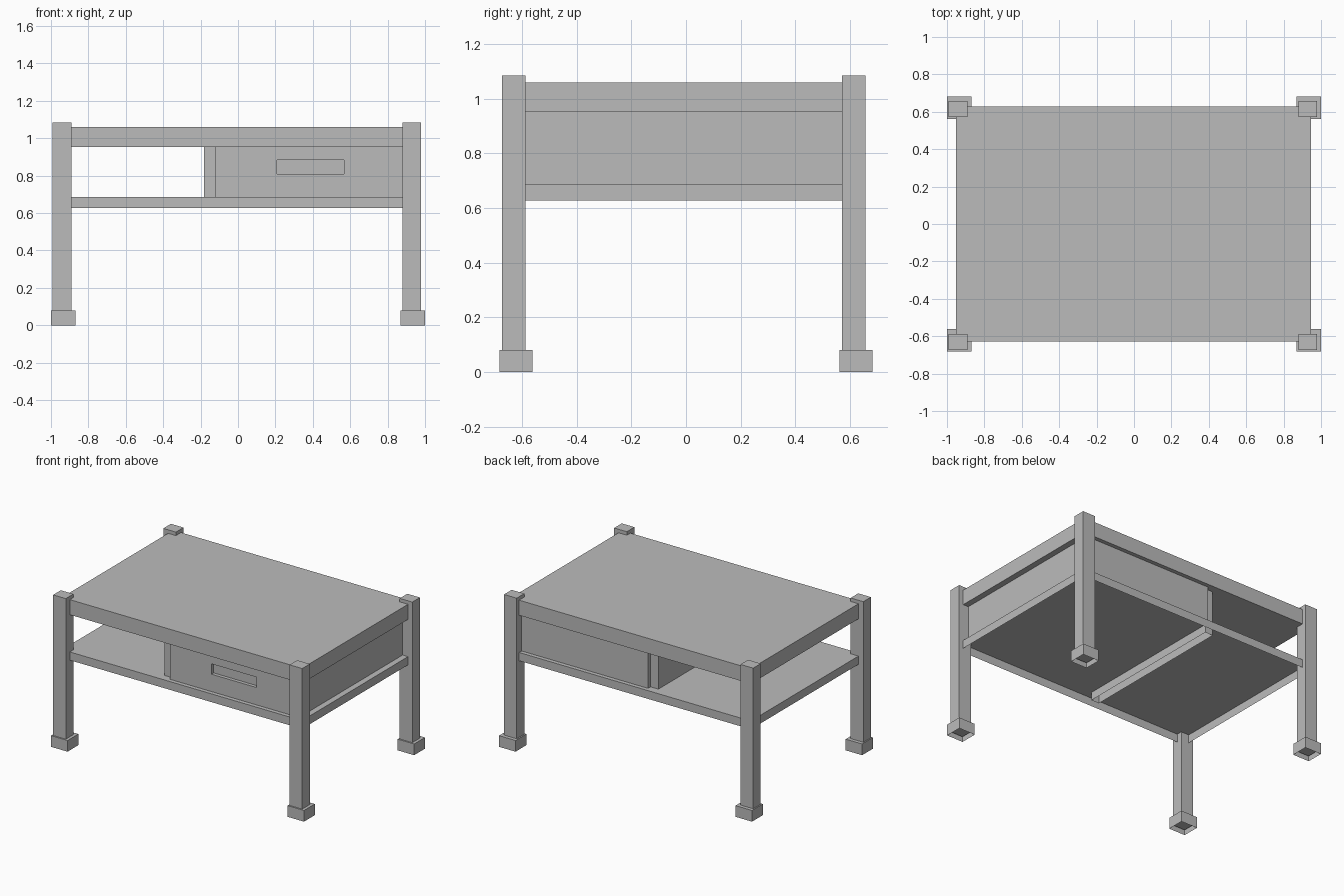
import bpy, bmesh

if "Cube" in bpy.data.objects:
    bpy.data.objects.remove(bpy.data.objects["Cube"])

# One grey for the whole table
grey = bpy.data.materials.new("plain grey")
grey.diffuse_color = (0.5, 0.5, 0.5, 1)
grey.use_nodes = True
grey.node_tree.nodes["Principled BSDF"].inputs["Base Color"].default_value = grey.diffuse_color


def box(name, x, y, z, open_bottom=False):
    """Box from (min, max) ranges; open_bottom leaves a hollow shell."""
    bm = bmesh.new()
    bmesh.ops.create_cube(bm, size=1)
    for v in bm.verts:
        v.co = [r[0] + (c + 0.5) * (r[1] - r[0]) for c, r in zip(v.co, (x, y, z))]
    if open_bottom:
        bm.normal_update()
        down = [f for f in bm.faces if f.normal.z < -0.5]
        bmesh.ops.delete(bm, geom=down, context='FACES')
    me = bpy.data.meshes.new(name)
    bm.to_mesh(me)
    bm.free()
    me.materials.append(grey)
    ob = bpy.data.objects.new(name, me)
    bpy.context.collection.objects.link(ob)
    return ob


# Four legs, each standing in a hollow foot
for side, cx in (("left", -0.935), ("right", 0.935)):
    for end, cy in (("front", -0.622), ("back", 0.622)):
        box(f"{end}_{side}_foot", (cx - 0.065, cx + 0.065),
            (cy - 0.061, cy + 0.061), (0, 0.08), True)
        lx, ly = cx - 0.006, cy - 0.008
        box(f"{end}_{side}_leg", (lx - 0.05, lx + 0.05),
            (ly - 0.043, ly + 0.043), (0.03, 1.085))

# Table top and hollow lower shelf
TOP_X, TOP_Y = (-0.953, 0.945), (-0.627, 0.629)
box("table_top", TOP_X, TOP_Y, (0.952, 1.06))
box("lower_shelf", TOP_X, TOP_Y, (0.627, 0.686), True)

# Upright divider beside the drawer, running down into the shelf
box("divider", (-0.182, -0.12), (-0.57, 0.572), (0.628, 0.952), True)

# Drawer block with a recessed grip cut into its front
drawer = box("drawer", (-0.12, 0.902), (-0.598, 0.6), (0.686, 0.952))
bm = bmesh.new()
bm.from_mesh(drawer.data)
for axis, value in ((0, 0.208), (0, 0.566), (2, 0.81), (2, 0.884)):
    co, no = [0, 0, 0], [0, 0, 0]
    co[axis], no[axis] = value, 1
    front = [f for f in bm.faces if f.normal.y < -0.5]
    geom = front + list({e for f in front for e in f.edges}) + list({v for f in front for v in f.verts})
    bmesh.ops.bisect_plane(bm, geom=geom, plane_co=co, plane_no=no)
    bm.normal_update()
grip = []
for f in bm.faces:
    c = f.calc_center_median()
    if f.normal.y < -0.5 and 0.21 < c.x < 0.56 and 0.81 < c.z < 0.884:
        grip.append(f)
res = bmesh.ops.extrude_face_region(bm, geom=grip)
bmesh.ops.translate(bm, vec=(0, 0.025, 0),
                    verts=[g for g in res["geom"] if isinstance(g, bmesh.types.BMVert)])
bmesh.ops.delete(bm, geom=[f for f in grip if f.is_valid], context='FACES_ONLY')
bmesh.ops.recalc_face_normals(bm, faces=bm.faces)
bm.to_mesh(drawer.data)
bm.free()
